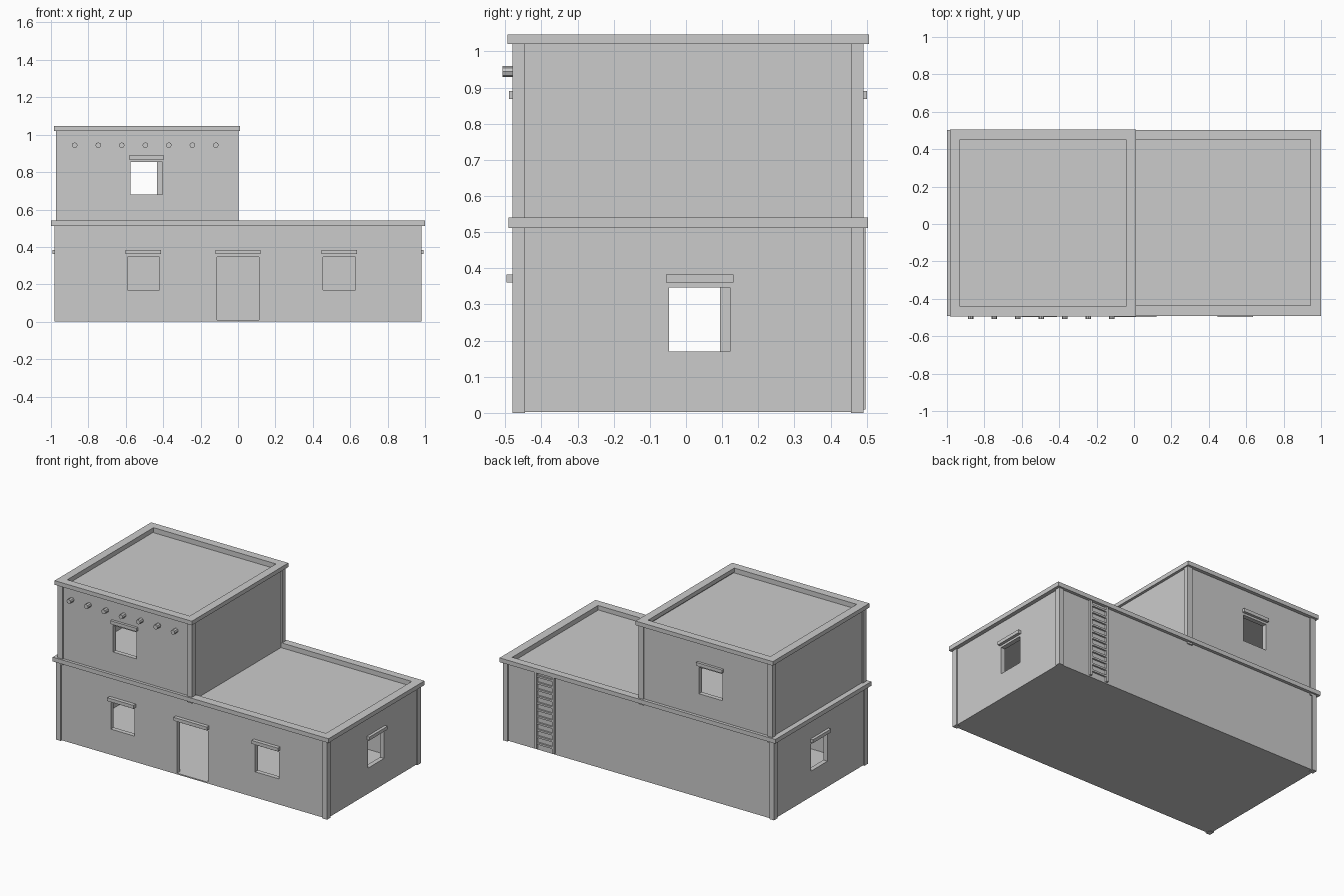
import bpy, bmesh, math
from mathutils import Matrix

if "Cube" in bpy.data.objects:
    bpy.data.objects.remove(bpy.data.objects["Cube"])


def box(name, x0, x1, y0, y1, z0, z1):
    bm = bmesh.new()
    bmesh.ops.create_cube(bm, size=1)
    bm.transform(Matrix.Translation(((x0 + x1) / 2, (y0 + y1) / 2, (z0 + z1) / 2))
                 @ Matrix.Diagonal((x1 - x0, y1 - y0, z1 - z0, 1)))
    me = bpy.data.meshes.new(name)
    bm.to_mesh(me)
    bm.free()
    ob = bpy.data.objects.new(name, me)
    bpy.context.collection.objects.link(ob)
    return ob


def cut(ob, *dims):
    cutter = box("cutter", *dims)
    cutter.hide_render = True
    mod = ob.modifiers.new("cut", 'BOOLEAN')
    mod.operation, mod.solver, mod.object = 'DIFFERENCE', 'EXACT', cutter
    bpy.context.view_layer.objects.active = ob
    bpy.ops.object.modifier_apply(modifier=mod.name)
    bpy.data.objects.remove(cutter)


FRONT, BACK = -0.48, 0.491    # outer faces of the corner posts
INSET, THICK = 0.008, 0.03    # wall set-back from posts, wall thickness


def storey(name, x0, x1, z0, z1, post, openings):
    """Hollow walls with a floor, corner posts, openings and lintels."""
    a, b, c, d = x0 + INSET, x1 - INSET, FRONT + INSET, BACK - INSET
    walls = box(name + "_walls", a, b, c, d, z0 + 0.002, z1)
    cut(walls, a + THICK, b - THICK, c + THICK, d - THICK, z0 + 0.01, z1 + 0.1)
    for px in (x0, x1 - post):
        for py in (FRONT, BACK - 0.035):
            box(name + "_corner_post", px, px + post, py, py + 0.035, z0, z1)
    for side, u0, u1, w0, w1, out in openings:
        l0, l1, h0, h1 = u0 - 0.009, u1 + 0.009, w1 + 0.014, w1 + 0.036
        if side in ("front", "back"):
            y = c if side == "front" else d
            s = -1 if side == "front" else 1
            cut(walls, u0, u1, y - 0.05, y + 0.05, w0, w1)
            ya, yb = sorted((y - s * 0.01, y + s * out))
            box(name + "_lintel", l0, l1, ya, yb, h0, h1)
        else:
            x = a if side == "left" else b
            s = -1 if side == "left" else 1
            cut(walls, x - 0.05, x + 0.05, u0, u1, w0, w1)
            xa, xb = sorted((x - s * 0.01, x + s * out))
            box(name + "_lintel", xa, xb, l0, l1, h0, h1)


def parapet(name, outer, inner, z0, z1, roof_z):
    """Projecting rim around a sunken flat roof."""
    rim = box(name + "_parapet", *outer, z0, z1)
    cut(rim, *inner, z0 - 0.1, z1 + 0.1)
    x0, x1, y0, y1 = inner
    e = 0.005
    box(name + "_roof", x0 - e, x1 + e, y0 - e, y1 + e, roof_z - 0.015, roof_z)


# Ground storey with door and windows
storey("lower", -0.982, 0.982, 0, 0.52, 0.032, [
    ("front", -0.592, -0.42, 0.17, 0.347, 0.024),
    ("front", 0.455, 0.627, 0.17, 0.347, 0.024),
    ("front", -0.112, 0.112, 0.01, 0.347, 0.024),
    ("right", -0.047, 0.122, 0.17, 0.347, 0.019),
    ("left", -0.075, 0.094, 0.17, 0.347, 0.019),
])
parapet("lower", (-1, 1, -0.491, 0.503), (-0.943, 0.943, -0.436, 0.453),
        0.512, 0.54, 0.508)

# Upper storey
storey("upper", -0.972, 0.002, 0.5, 1.03, 0.037, [
    ("front", -0.575, -0.404, 0.68, 0.854, 0.017),
    ("back", -0.602, -0.432, 0.68, 0.854, 0.017),
])
parapet("upper", (-0.984, 0.011, -0.494, 0.506), (-0.93, -0.042, -0.44, 0.453),
        1.02, 1.047, 1.014)

# Roof beam ends
for i in range(7):
    bpy.ops.mesh.primitive_cylinder_add(vertices=8, radius=0.015, depth=0.06,
                                        location=(-0.873 + i * 0.1258, -0.477, 0.944),
                                        rotation=(math.pi / 2, 0, 0))
    bpy.context.object.name = "roof_beam"

# Ladder on the back wall
for x in (0.61, 0.735):
    box("ladder_rail", x, x + 0.015, 0.48, 0.497, 0.01, 0.515)
for i in range(11):
    z = 0.04 + i * 0.044
    box("ladder_rung", 0.62, 0.74, 0.48, 0.494, z, z + 0.012)
